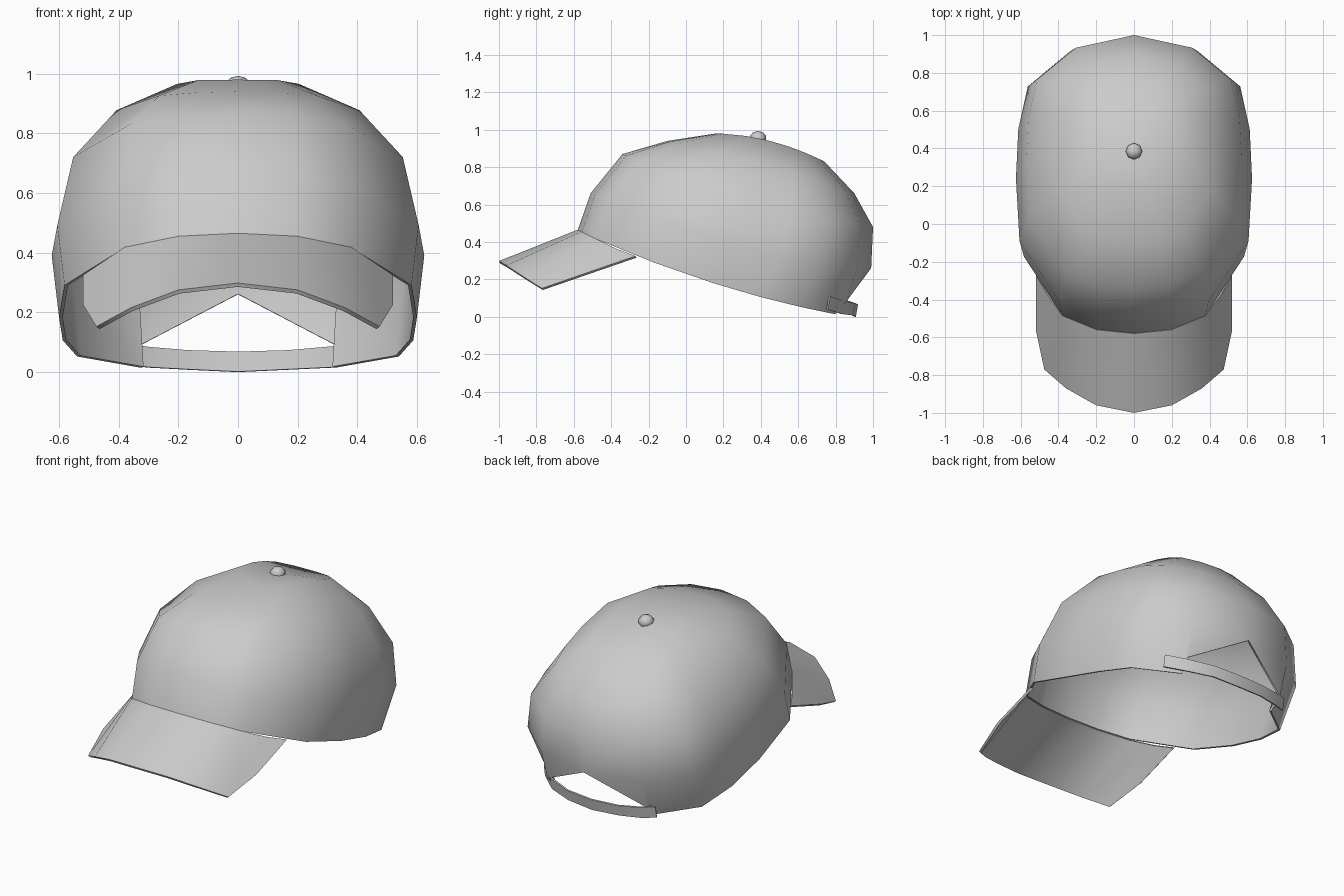
import bpy, bmesh, math

if "Cube" in bpy.data.objects:
    bpy.data.objects.remove(bpy.data.objects["Cube"])


def finish(name, bm, thickness, offset=-1):
    """Turn an open sheet into a thin smooth-shaded part."""
    bmesh.ops.recalc_face_normals(bm, faces=bm.faces)
    bm.normal_update()
    if sum(f.normal.z * f.calc_area() for f in bm.faces) < 0:
        bmesh.ops.reverse_faces(bm, faces=bm.faces)
    mesh = bpy.data.meshes.new(name)
    bm.to_mesh(mesh)
    bm.free()
    ob = bpy.data.objects.new(name, mesh)
    bpy.context.collection.objects.link(ob)
    bpy.ops.object.select_all(action='DESELECT')
    ob.select_set(True)
    bpy.context.view_layer.objects.active = ob
    mod = ob.modifiers.new("thickness", 'SOLIDIFY')
    mod.thickness = thickness
    mod.offset = offset
    bpy.ops.object.modifier_apply(modifier=mod.name)
    bpy.ops.object.shade_smooth_by_angle(angle=math.radians(60))
    return ob


def strip(bm, row_a, row_b):
    """Quads between two equal-length vertex rows."""
    for i in range(len(row_a) - 1):
        bm.faces.new((row_a[i], row_a[i + 1], row_b[i + 1], row_b[i]))


def mirrored(half):
    """Centre-first half row -> full row from -x to +x."""
    return [(-x, y, z) for x, y, z in reversed(half[1:])] + half


# Crown: tilted rings sharing one rounded plan, front (v=-1) to back (v=1)
plan = [(0, -1), (.33, -.97), (.63, -.87), (.97, -.44), (1, 0),
        (.98, .35), (.9, .65), (.54, .9), (0, 1)]
plan += [(-u, v) for u, v in plan[-2:0:-1]]
BACK = 8
# front y, front z, back y, back z, half width, side sag
levels = [(-.58, .46, .87, .00, .600, .05),
          (-.51, .66, .99, .26, .625, .07),
          (-.34, .87, 1.0, .48, .570, .05),
          (-.10, .94, .90, .66, .420, -.02),
          (.16, .98, .74, .83, .210, -.035)]

bm = bmesh.new()
rings = []
for yf, zf, yb, zb, w, sag in levels:
    ring = []
    for u, v in plan:
        t = (v + 1) / 2
        ring.append(bm.verts.new((u * w, yf + (yb - yf) * t,
                                  zf + (zb - zf) * t - sag * (1 - v * v))))
    rings.append(ring)
n = len(plan)
for k in range(len(rings) - 1):
    a, b = rings[k], rings[k + 1]
    for i in range(n):
        j = (i + 1) % n
        if k == 0 and BACK in (i, j):
            # triangular opening above the strap
            side = i if j == BACK else j
            s = 1 if side < BACK else -1
            p = bm.verts.new((.335 * s, .86, .085))
            bm.faces.new((a[side], b[side], b[BACK], p))
        else:
            bm.faces.new((a[i], a[j], b[j], b[i]))
apex = bm.verts.new((0, .39, .952))
for i in range(n):
    bm.faces.new((rings[-1][i], rings[-1][(i + 1) % n], apex))
bm.verts.remove(rings[0][BACK])
finish("crown", bm, .012)

# Visor: curved sheet from the crown rim to the outer edge
inner = [(0, -.58, .465), (.2, -.56, .455), (.38, -.485, .418),
         (.46, -.375, .365), (.52, -.27, .325)]
outer = [(0, -1, .298), (.2, -.96, .275), (.36, -.87, .215),
         (.475, -.77, .152), (.52, -.56, .225)]
bm = bmesh.new()
strip(bm, [bm.verts.new(p) for p in mirrored(inner)],
      [bm.verts.new(p) for p in mirrored(outer)])
finish("visor", bm, .014)

# Strap: outside the crown on one side, tucked inside on the other
path = [(-.38, .825, .025, .095), (-.3, .86, .015, .083), (-.17, .892, .008, .072),
        (0, .903, .0, .067), (.17, .888, .008, .072), (.32, .832, .015, .085),
        (.42, .755, .04, .11)]
bm = bmesh.new()
strip(bm, [bm.verts.new((x, y, lo)) for x, y, lo, hi in path],
      [bm.verts.new((x, y + .012, hi)) for x, y, lo, hi in path])
finish("back_strap", bm, .01, 0)

# Button on top
bpy.ops.mesh.primitive_uv_sphere_add(segments=8, ring_count=5, radius=.046,
                                     location=(0, .385, .953))
button = bpy.context.object
button.name = "top_button"
button.scale.z = .88
bpy.ops.object.shade_smooth_by_angle(angle=math.radians(60))
